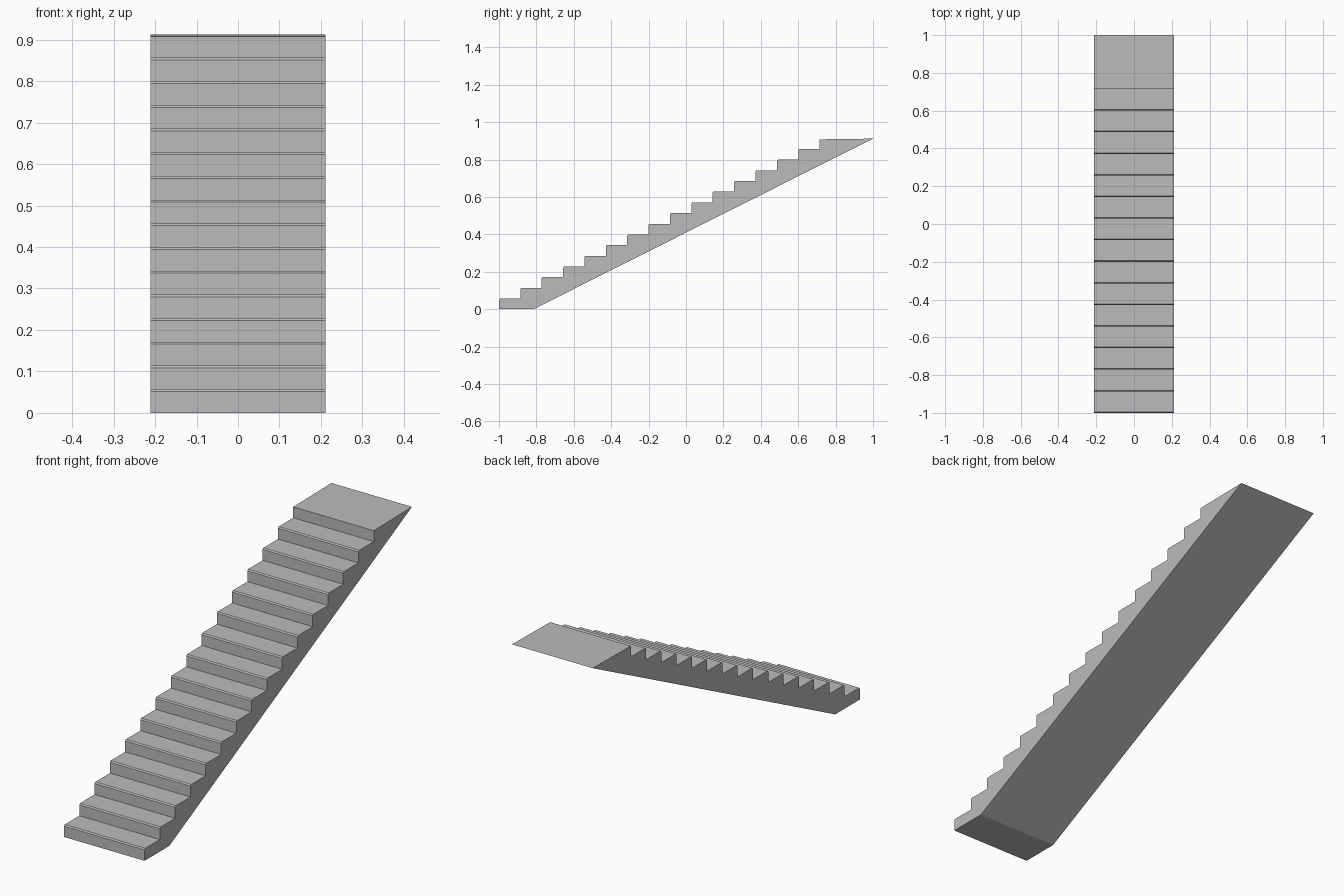
import bpy
import bmesh

cube = bpy.data.objects.get("Cube")
if cube:
    bpy.data.objects.remove(cube, do_unlink=True)

STEPS = 16
RISE = 0.0571
RUN = 0.1143
HALF_WIDTH = 0.211
NOSE = 0.0055   # small chamfer on each step edge
TOP = 0.912

# Side profile (y, z): stepped top, landing, sloping underside
profile = [(-1, 0)]
for i in range(STEPS):
    y, z = -1 + i * RUN, (i + 1) * RISE
    profile.append((y, z - NOSE))
    if i < STEPS - 1:
        profile += [(y + NOSE, z), (y + RUN, z)]
profile += [(1, TOP), (-0.815, 0)]

# Extrude the profile across the width
bm = bmesh.new()
side = bm.faces.new([bm.verts.new((-HALF_WIDTH, y, z)) for y, z in profile])
extruded = bmesh.ops.extrude_face_region(bm, geom=[side])
moved = [v for v in extruded["geom"] if isinstance(v, bmesh.types.BMVert)]
bmesh.ops.translate(bm, verts=moved, vec=(2 * HALF_WIDTH, 0, 0))
bmesh.ops.recalc_face_normals(bm, faces=bm.faces)

mesh = bpy.data.meshes.new("staircase")
bm.to_mesh(mesh)
bm.free()
stairs = bpy.data.objects.new("staircase", mesh)
bpy.context.collection.objects.link(stairs)

# Plain grey finish
grey = bpy.data.materials.new("concrete grey")
grey.use_nodes = True
colour = (0.5, 0.5, 0.5, 1)
grey.diffuse_color = colour
grey.node_tree.nodes["Principled BSDF"].inputs["Base Color"].default_value = colour
mesh.materials.append(grey)
